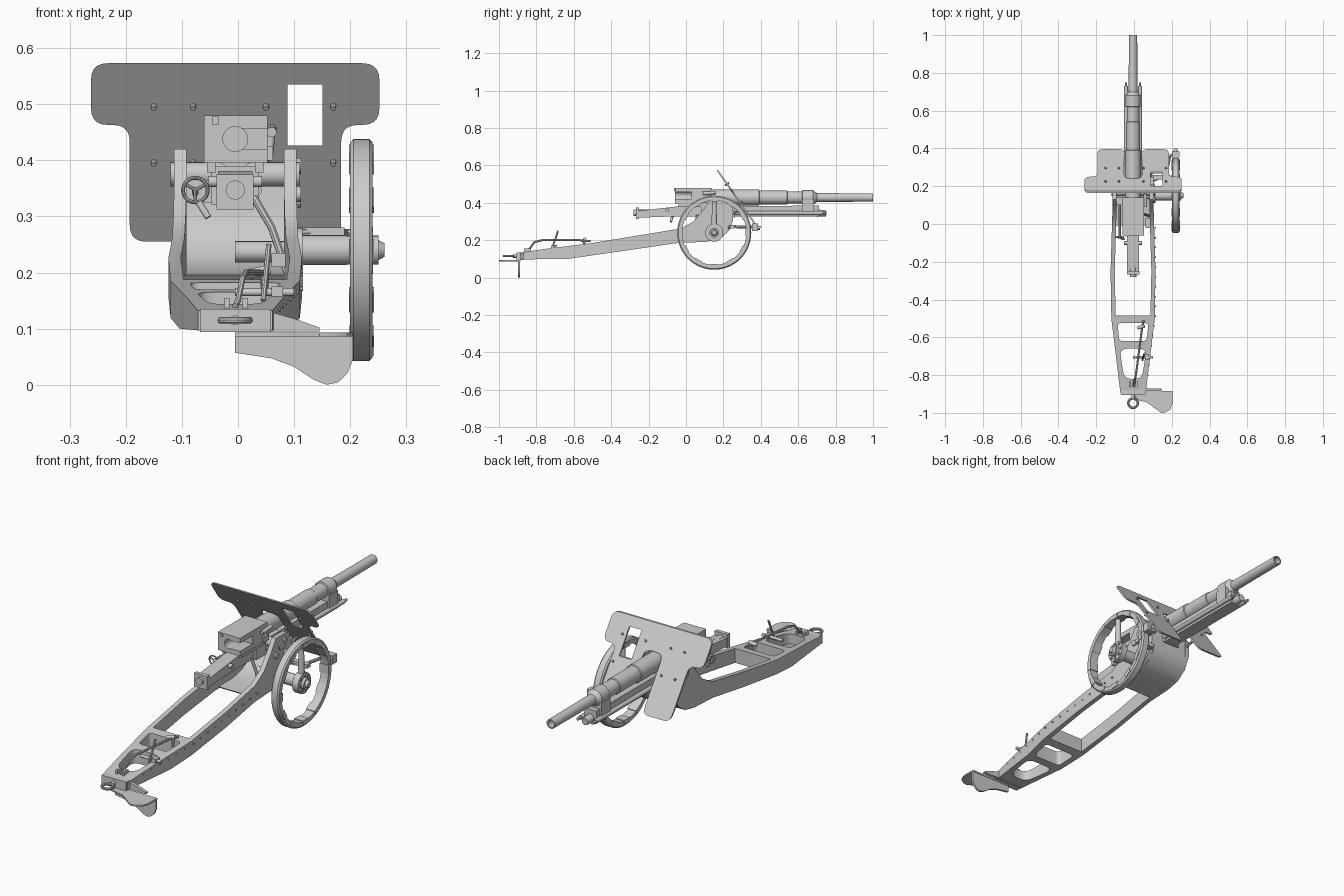
import bpy, bmesh, math
from mathutils import Vector, Matrix

if "Cube" in bpy.data.objects:
    bpy.data.objects.remove(bpy.data.objects["Cube"])

C = -0.005  # centre line of the gun


def add(name, bm):
    bmesh.ops.recalc_face_normals(bm, faces=bm.faces[:])
    me = bpy.data.meshes.new(name)
    bm.to_mesh(me)
    bm.free()
    ob = bpy.data.objects.new(name, me)
    bpy.context.collection.objects.link(ob)
    return ob


def prism(name, pts, axis, a, b):
    """Extrude a closed outline along an axis from a to b."""
    put = {'x': lambda p, t: (t, p[0], p[1]), 'y': lambda p, t: (p[0], t, p[1]),
           'z': lambda p, t: (p[0], p[1], t)}[axis]
    bm = bmesh.new()
    lo = [bm.verts.new(put(p, a)) for p in pts]
    hi = [bm.verts.new(put(p, b)) for p in pts]
    bm.faces.new(lo)
    bm.faces.new(hi)
    for i in range(len(pts)):
        j = (i + 1) % len(pts)
        bm.faces.new((lo[i], lo[j], hi[j], hi[i]))
    return add(name, bm)


def box(name, x0, x1, y0, y1, z0, z1):
    return prism(name, [(x0, y0), (x1, y0), (x1, y1), (x0, y1)], 'z', z0, z1)


def fillet(pts, r, n=5):
    """Round every corner of an outline."""
    out = []
    for i, p in enumerate(pts):
        p, a, b = Vector(p), Vector(pts[i - 1]), Vector(pts[(i + 1) % len(pts)])
        s = p + (a - p).normalized() * min(r, (a - p).length * .45)
        e = p + (b - p).normalized() * min(r, (b - p).length * .45)
        for k in range(n + 1):
            t = k / n
            out.append(s * (1 - t) ** 2 + p * 2 * t * (1 - t) + e * t * t)
    return out


def lathe(name, prof, origin, axis, n=40):
    """Spin (radius, distance) points around an axis."""
    bm = bmesh.new()
    rings = [[bm.verts.new((r * math.cos(2 * math.pi * k / n), r * math.sin(2 * math.pi * k / n), d))
              for k in range(n)] for r, d in prof]
    for u, v in zip(rings, rings[1:] + rings[:1]):
        for k in range(n):
            bm.faces.new((u[k], u[(k + 1) % n], v[(k + 1) % n], v[k]))
    rot = Vector((0, 0, 1)).rotation_difference(Vector(axis)).to_matrix().to_4x4()
    bm.transform(Matrix.Translation(origin) @ rot)
    return add(name, bm)


def rod(name, a, b, r, r2=None, n=20):
    a, b = Vector(a), Vector(b)
    bm = bmesh.new()
    bmesh.ops.create_cone(bm, cap_ends=True, segments=n, radius1=r, radius2=r2 or r, depth=(b - a).length)
    rot = Vector((0, 0, 1)).rotation_difference(b - a).to_matrix().to_4x4()
    bm.transform(Matrix.Translation((a + b) / 2) @ rot)
    return add(name, bm)


def tube(name, pts, r):
    cu = bpy.data.curves.new(name, 'CURVE')
    cu.dimensions, cu.bevel_depth, cu.bevel_resolution, cu.use_fill_caps = '3D', r, 2, True
    sp = cu.splines.new('POLY')
    sp.points.add(len(pts) - 1)
    for q, p in zip(sp.points, pts):
        q.co = (*p, 1)
    ob = bpy.data.objects.new(name, cu)
    bpy.context.collection.objects.link(ob)


def ring(name, c, axis, R, r):
    prof = [(R + r * math.cos(t * math.pi / 5), r * math.sin(t * math.pi / 5)) for t in range(10)]
    return lathe(name, prof, c, axis, 28)


def boolean(ob, tool, op='DIFFERENCE'):
    m = ob.modifiers.new('cut', 'BOOLEAN')
    m.object, m.operation, m.solver = tool, op, 'EXACT'
    bpy.context.view_layer.update()
    me = bpy.data.meshes.new_from_object(ob.evaluated_get(bpy.context.evaluated_depsgraph_get()))
    ob.modifiers.clear()
    ob.data = me
    bpy.data.objects.remove(tool)


# Trail: side profile cut to the plan outline, then pierced
trail = prism('trail', [(-.9, .097), (-.63, .1), (-.03, .187), (.1, .19), (.17, .205), (.22, .24), (.25, .3),
                        (.25, .37), (.21, .42), (.13, .42), (.09, .36), (.04, .3), (-.03, .262), (-.5, .185),
                        (-.74, .155), (-.9, .132)], 'x', -.2, .2)
half = [(.065, -.91), (.115, -.5), (.119, -.25), (.109, .08), (.109, .3)]
boolean(trail, prism('plan', [(C + w, y) for w, y in half] + [(C - w, y) for w, y in half[::-1]], 'z', 0, 1), 'INTERSECT')
inner = [(.092, -.485), (.097, -.25), (.087, .08), (.087, .3)]
holes = [[(C + w, y) for w, y in inner] + [(C - w, y) for w, y in inner[::-1]],
         fillet([(-.078, -.62), (.066, -.62), (.077, -.525), (-.087, -.525)], .02),
         fillet([(-.052, -.82), (.042, -.82), (.066, -.66), (-.076, -.66)], .04)]
for h in holes:
    boolean(trail, prism('hole', h, 'z', 0, 1))

# Curved front plate between the trail sides
arc = [(.248, .38), (.248, .3), (.237, .262), (.219, .241), (.196, .219), (.169, .206), (.135, .196), (.1, .191), (0, .188)]
prism('front_plate', arc + [(y - .008, z + .008) for y, z in arc[::-1]], 'x', C - .09, C + .09)

# Tail block, towing ring and bracket
box('tail_block', C - .063, C + .063, -.905, -.875, .094, .135)
ring('towing_ring', (C, -.948, .115), (0, 0, 1), .025, .0065)
rod('ring_stem', (C, -.925, .115), (C, -.88, .115), .009)
prism('spade_bracket', [(.05, .095), (.145, .095), (.145, .102), (.1, .118), (.05, .132)], 'y', -.885, -.87)

# Spade: one horizontal and one vertical blade
prism('spade_top', [(-.005, -.885), (.205, -.885), (.205, -.95), (.193, -.98), (.17, -.996), (.145, -1), (.11, -.975),
                    (.07, -.945), (-.005, -.925)], 'z', .086, .093)
prism('spade_blade', [(-.005, .093), (.205, .093), (.205, .045), (.195, .02), (.178, .004), (.158, 0), (.135, .009),
                      (.1, .032), (.06, .047), (-.005, .057)], 'y', -.897, -.887)

# Levers on the tail
tube('handspike', [(C, -.86, .14), (.0, -.84, .15), (.008, -.81, .19), (.014, -.77, .2), (.04, -.57, .2), (.05, -.51, .195)], .0055)
rod('handspike_grip', (.02, -.55, .197), (.055, -.54, .205), .009)
tube('handspike_post', [(.047, -.545, .16), (.047, -.545, .2)], .007)
tube('tail_lever', [(.045, -.72, .15), (.05, -.7, .2), (.055, -.685, .25)], .005)
rod('tail_shaft', (-.005, -.705, .165), (.1, -.705, .165), .007)
box('lever_bracket', .06, .08, -.72, -.69, .15, .175)
for x in (-.025, .008):
    box('spike_lug', x, x + .01, -.865, -.83, .13, .155)

# Rivets along the right side
for i in range(16):
    y = -.8 + i * .052
    z = .135 + max(0, y + .8) * .115
    x = C + (.065 + (y + .9) * .125 if y < -.5 else .118)
    rod('rivet', (x - .004, y, z), (x + .003, y, z), .004, n=8)

# Axle, wheel and hub on the right side
wx, wy, wz = .22, .151, .24
rod('axle', (-.005, wy, wz - .003), (.21, wy, wz - .003), .019)
rod('axle_sleeve', (.105, wy, wz), (.193, wy, wz), .027)
rod('axle_collar', (.1, wy, wz), (.115, wy, wz), .04)
lathe('wheel_rim', [(.172, -.02), (.172, .02), (.192, .02), (.198, .014), (.198, -.014), (.192, -.02)], (wx, wy, wz), (1, 0, 0), 64)
for i in range(12):
    lug = box('rim_lug', -.0225, .0225, -.02, .02, .167, .188)
    lug.matrix_world = Matrix.Translation((wx, wy, wz)) @ Matrix.Rotation(i * math.pi / 6, 4, 'X')
rod('hub_flange', (.206, wy, wz), (.236, wy, wz), .048, n=32)
rod('hub', (.19, wy, wz), (.25, wy, wz), .026)
rod('hub_cap', (.25, wy, wz), (.261, wy, wz), .018, .012)
for i in range(8):
    a = i * math.pi / 4
    y, z = wy + .037 * math.cos(a), wz + .037 * math.sin(a)
    rod('hub_bolt', (.234, y, z), (.241, y, z), .006, n=6)
rod('spoke', (wx, wy, wz + .04), (wx, wy, wz + .176), .015, .011)

# Brake arm and block ahead of the wheel
tube('brake_arm', [(.1, .23, .27), (.17, .26, .272), (.19, .36, .27), (.22, .375, .27)], .008)
box('brake_block', .2, .24, .352, .385, .25, .29)
rod('brake_screw', (.22, .38, .27), (.22, .397, .265), .01)
box('brake_bracket', .1, .19, .235, .26, .262, .28)

# Sloping shield with window and barrel slot
shield = prism('shield', fillet([(-.262, .573), (-.262, .463), (-.193, .463), (-.193, .255), (-.052, .255), (-.052, .475),
                                 (.042, .475), (.042, .255), (.184, .255), (.184, .463), (.252, .463), (.252, .573)], .03),
               'y', -.005, .005)
boolean(shield, box('window', .088, .151, -.1, .1, .426, .535))
for v in shield.data.vertices:
    v.co.y += .167 + (.575 - v.co.z) * .7
for x in (-.15, -.08, .05, .17):
    for z in (.5, .4):
        y = .167 + (.575 - z) * .7
        rod('shield_bolt', (x, y - .011, z - .008), (x, y + .011, z + .008), .005, n=8)
for x in (-.102, .093):
    tube('shield_stay', [(x, .19, .33), (x, .3, .36)], .006)

# Barrel, jacket and breech
lathe('barrel', [(.001, .1), (.042, .1), (.042, .39), (.037, .392), (.037, .54), (.033, .542), (.033, .62), (.039, .622),
                 (.039, .68), (.03, .692), (.0235, .70), (.022, 1), (.016, 1), (.015, .75), (.001, .75)], (C, 0, .428), (0, 1, 0))
breech = box('breech', -.061, .053, -.06, .14, .396, .48)
boolean(breech, rod('bore', (C, -.1, .438), (C, .05, .438), .022, n=32))
boolean(breech, box('slot', C, .1, -.1, .03, .42, .457))
for x in (-.055, .03):
    box('breech_slide', x, x + .015, -.04, .14, .378, .398)
box('breech_lug', -.046, -.034, -.065, -.03, .464, .478)

# Cradle with recoil cylinders
prism('cradle', [(-.26, .32), (-.26, .356), (-.05, .38), (.71, .385), (.71, .326), (-.1, .326)], 'x', C - .031, C + .031)
box('cradle_yoke', C - .042, C + .042, .08, .26, .32, .39)
box('cradle_clamp', C - .04, C + .04, .62, .685, .35, .415)
box('cradle_cap', C - .033, C + .033, -.268, -.25, .312, .375)
rod('recoil_boss', (C, -.28, .347), (C, -.2, .347), .017)
rod('recoil_tip', (C, .7, .345), (C, .75, .343), .02, .016)
for s in (-1, 1):
    x = C + s * .037
    rod('recoil_rod', (x, .15, .345), (x, .73, .345), .01)
    rod('recoil_nut', (x, .715, .345), (x, .75, .345), .007, n=6)
    rod('cradle_pin', (C + s * .02, -.1, .362), (C + s * .048, -.1, .362), .01)
rod('trunnion', (C - .115, .17, .375), (C + .115, .17, .375), .022)
for y, z in ((.13, .34), (.2, .33), (.19, .39)):
    rod('side_boss', (.1, y, z), (.112, y, z), .014)

# Handwheel and elevating gear
hw = Vector((-.076, -.07, .347))
ring('handwheel', hw, (0, 1, .1), .022, .0035)
for i in range(3):
    a = i * math.pi * 2 / 3 + .5
    tube('handwheel_spoke', [hw, hw + Vector((.022 * math.cos(a), 0, .022 * math.sin(a)))], .003)
tube('handwheel_shaft', [hw, (-.076, .13, .34)], .006)
rod('handwheel_crank', (-.07, -.075, .325), (-.053, -.08, .298), .006)
box('handwheel_box', -.095, -.03, .1, .14, .325, .365)
tube('elevating_strut', [(.028, .06, .335), (.06, .05, .28), (.088, .04, .2)], .007)
box('gear_box', .06, .085, -.02, .03, .21, .235)
tube('gear_arm', [(.075, 0, .22), (.1, 0, .215)], .006)

# Sight beside the barrel
box('sight_mount', .04, .062, .1, .14, .4, .425)
rod('sight_post', (.056, .12, .41), (.06, .12, .455), .007)
rod('sight_tube', (.06, .09, .45), (.06, .16, .455), .009)

# Finish: curves to mesh, smooth with sharp edges
bpy.ops.object.select_all(action='SELECT')
bpy.context.view_layer.objects.active = trail
bpy.ops.object.convert(target='MESH')
bpy.ops.object.shade_smooth_by_angle(angle=math.radians(30))
